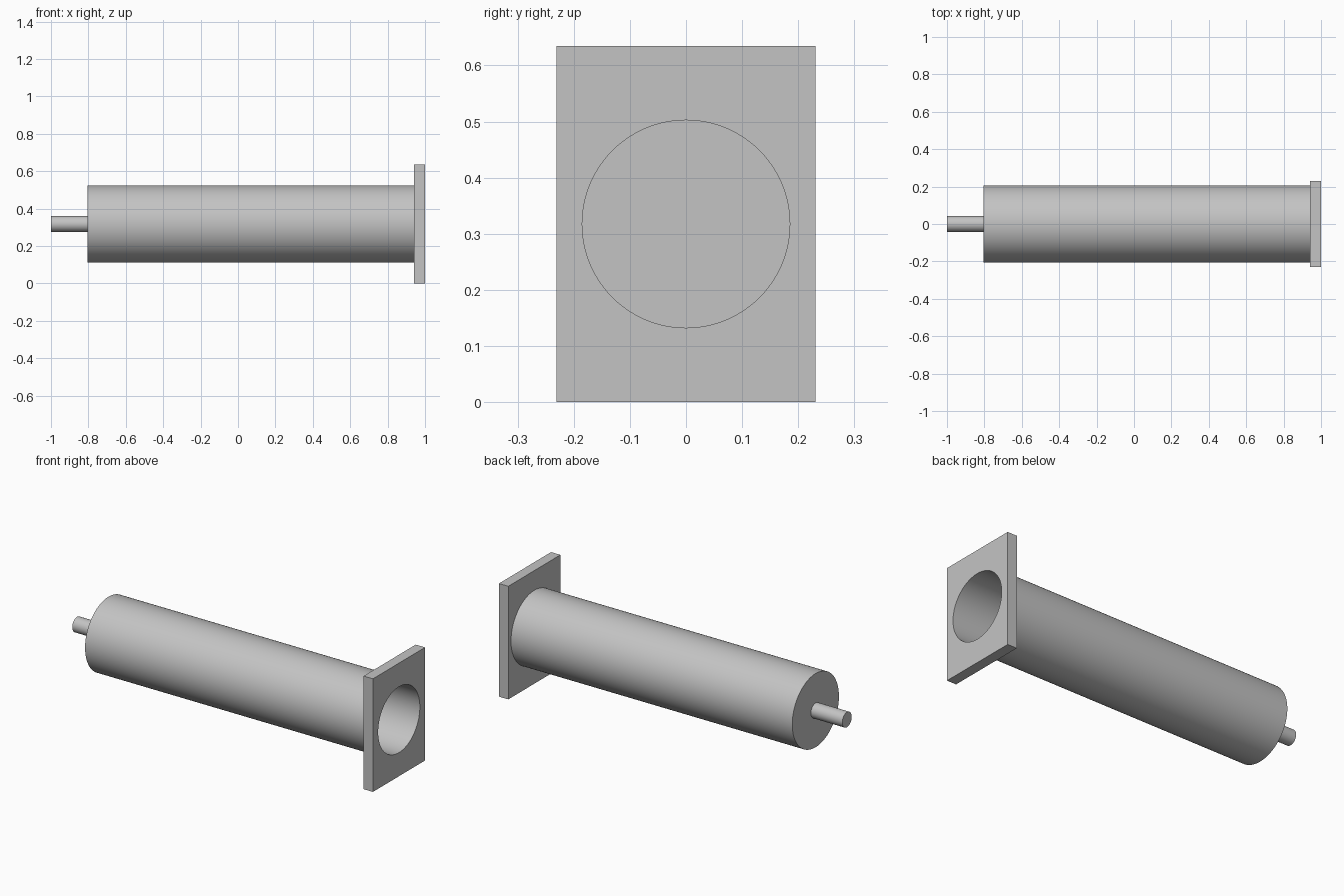
import bpy, bmesh
from math import tau, radians
from mathutils import Vector, Matrix

if "Cube" in bpy.data.objects:
    bpy.data.objects.remove(bpy.data.objects["Cube"])

AXIS_Z = 0.3175      # height of the common axis
BORE = 0.185         # inner radius
SEGMENTS = 96

grey = bpy.data.materials.new("light_grey")
grey.use_nodes = True
grey.diffuse_color = (0.55, 0.55, 0.55, 1)
grey.node_tree.nodes["Principled BSDF"].inputs["Base Color"].default_value = (0.55, 0.55, 0.55, 1)


def finish(name, bm):
    bmesh.ops.recalc_face_normals(bm, faces=bm.faces)
    mesh = bpy.data.meshes.new(name)
    bm.to_mesh(mesh)
    bm.free()
    mesh.materials.append(grey)
    obj = bpy.data.objects.new(name, mesh)
    bpy.context.collection.objects.link(obj)
    return obj


def smooth(obj):
    bpy.ops.object.select_all(action='DESELECT')
    obj.select_set(True)
    bpy.context.view_layer.objects.active = obj
    bpy.ops.object.shade_smooth_by_angle(angle=radians(30))


def lathe(name, profile):
    """Revolve (x, radius) points about the long axis."""
    bm = bmesh.new()
    verts = [bm.verts.new((x, 0, AXIS_Z + r)) for x, r in profile]
    edges = [bm.edges.new(pair) for pair in zip(verts, verts[1:])]
    bmesh.ops.spin(bm, geom=verts + edges, cent=(0, 0, AXIS_Z), axis=(1, 0, 0),
                   angle=tau, steps=SEGMENTS, use_duplicate=False)
    bmesh.ops.remove_doubles(bm, verts=bm.verts, dist=1e-5)
    return finish(name, bm)


# Hollow barrel, closed at the shaft end
smooth(lathe("barrel", [(-0.805, 0), (-0.805, 0.207), (0.942, 0.207),
                        (0.942, BORE), (-0.78, BORE), (-0.78, 0)]))

# Solid end shaft
smooth(lathe("end_shaft", [(-1, 0), (-1, 0.042), (-0.805, 0.042)]))

# Rectangular flange with the bore cut through it
bm = bmesh.new()
bmesh.ops.create_cube(bm, size=1, matrix=Matrix.Translation(Vector((0.971, 0, AXIS_Z)))
                      @ Matrix.Diagonal((0.058, 0.462, 0.635, 1)))
flange = finish("flange", bm)
cutter = lathe("bore_cutter", [(0.9, 0), (0.9, BORE), (1.1, BORE), (1.1, 0)])
cut = flange.modifiers.new("bore", 'BOOLEAN')
cut.operation = 'DIFFERENCE'
cut.solver = 'EXACT'
cut.object = cutter
bpy.ops.object.select_all(action='DESELECT')
flange.select_set(True)
bpy.context.view_layer.objects.active = flange
bpy.ops.object.modifier_apply(modifier=cut.name)
bpy.data.objects.remove(cutter)
smooth(flange)
